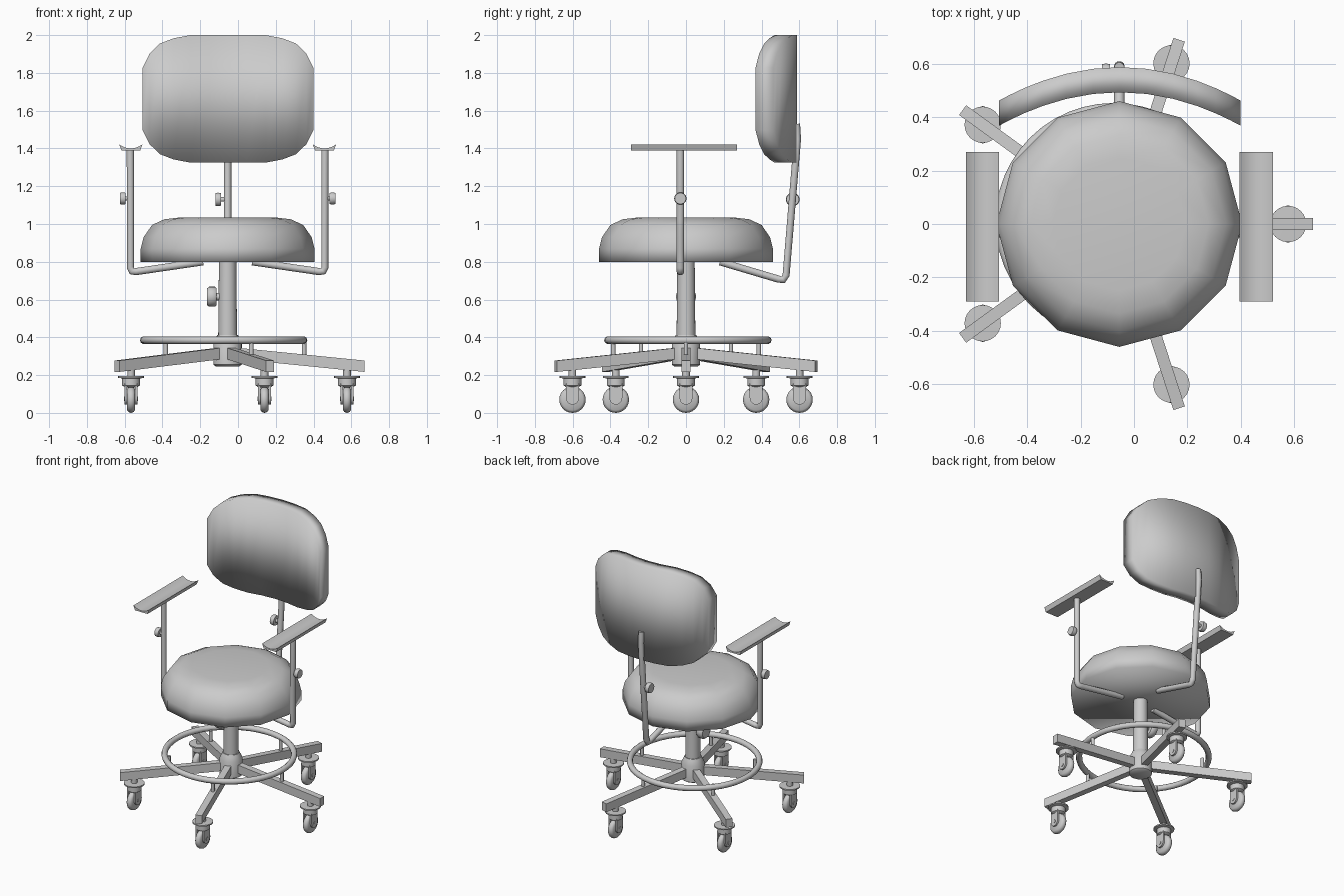
import bpy, bmesh, math
from mathutils import Matrix, Vector

if "Cube" in bpy.data.objects:
    bpy.data.objects.remove(bpy.data.objects["Cube"])

grey = bpy.data.materials.new("plain grey")
grey.use_nodes = True
colour = (0.6, 0.6, 0.6, 1)
grey.diffuse_color = colour
grey.node_tree.nodes["Principled BSDF"].inputs["Base Color"].default_value = colour

CX = -0.055  # axis of the column and seat


def finish(name, bm, smooth=True, angle=40):
    bmesh.ops.recalc_face_normals(bm, faces=bm.faces)
    mesh = bpy.data.meshes.new(name)
    bm.to_mesh(mesh)
    bm.free()
    mesh.materials.append(grey)
    ob = bpy.data.objects.new(name, mesh)
    bpy.context.collection.objects.link(ob)
    if smooth:
        bpy.ops.object.select_all(action='DESELECT')
        ob.select_set(True)
        bpy.context.view_layer.objects.active = ob
        if angle >= 180:
            bpy.ops.object.shade_smooth()
        else:
            bpy.ops.object.shade_smooth_by_angle(angle=math.radians(angle))
    return ob


def lathe(name, profile, place, sides=24, axis='Z', angle=40):
    """Turn (radius, height) points around an axis, with flat end caps."""
    bm = bmesh.new()
    rings = []
    for r, h in profile:
        turn = [2 * math.pi * k / sides for k in range(sides)]
        rings.append([bm.verts.new((r * math.cos(t), r * math.sin(t), h)) for t in turn])
    for a, b in zip(rings, rings[1:]):
        for k in range(sides):
            n = (k + 1) % sides
            bm.faces.new((a[k], a[n], b[n], b[k]))
    bm.faces.new(rings[0])
    bm.faces.new(rings[-1])
    if axis == 'X':
        bm.transform(Matrix.Rotation(math.pi / 2, 4, 'Y'))
    bm.transform(Matrix.Translation(place))
    return finish(name, bm, angle=angle)


def prism(name, outline, depth, matrix, smooth=True):
    """Extrude a closed (x, y) outline along z, centred, then place it."""
    bm = bmesh.new()
    face = bm.faces.new([bm.verts.new((x, y, -depth / 2)) for x, y in outline])
    out = bmesh.ops.extrude_face_region(bm, geom=[face])
    moved = [v for v in out["geom"] if isinstance(v, bmesh.types.BMVert)]
    bmesh.ops.translate(bm, verts=moved, vec=(0, 0, depth))
    bm.transform(matrix)
    return finish(name, bm, smooth)


def tube(name, points, radius, closed=False):
    curve = bpy.data.curves.new(name, 'CURVE')
    curve.dimensions = '3D'
    curve.bevel_depth = radius
    curve.bevel_resolution = 3
    curve.use_fill_caps = True
    spline = curve.splines.new('POLY')
    spline.points.add(len(points) - 1)
    for p, co in zip(spline.points, points):
        p.co = (*co, 1)
    spline.use_cyclic_u = closed
    spline.use_smooth = True
    curve.materials.append(grey)
    ob = bpy.data.objects.new(name, curve)
    bpy.context.collection.objects.link(ob)


# Seat cushion
lathe("seat", [(0.46, 0.80), (0.46, 0.87), (0.445, 0.93), (0.40, 0.995),
               (0.335, 1.025), (0.25, 1.035)], (CX, 0, 0), sides=12, angle=180)

# Backrest: a rounded panel bent around the sitter
half = [(0.452, 0.165), (0.415, 0.24), (0.36, 0.293), (0.29, 0.32),
        (0.2, 0.3375), (0.1, 0.3375)]
stations = [(-x, h) for x, h in half] + [(0, 0.3375)] + half[::-1]
bm = bmesh.new()
loops = []
for x, h in stations:
    bend = 0.125 * (x / 0.452) ** 2
    corners = [(0.493, -h), (0.493, h), (0.587, h), (0.587, -h)]
    loops.append([bm.verts.new((x - 0.053, y - bend, 1.6625 + z)) for y, z in corners])
for a, b in zip(loops, loops[1:]):
    for k in range(4):
        n = (k + 1) % 4
        bm.faces.new((a[k], a[n], b[n], b[k]))
bm.faces.new(loops[0])
bm.faces.new(loops[-1])
finish("backrest", bm, angle=180)

# Back support bar and its knob
tube("back_support", [(CX, 0.18, 0.80), (CX, 0.49, 0.708), (CX, 0.515, 0.705),
                      (CX, 0.53, 0.73), (CX, 0.59, 1.45), (CX, 0.585, 1.53)], 0.02)
knob = [(0.012, -0.05), (0.012, -0.03), (0.033, -0.03), (0.036, -0.015), (0.033, 0)]
lathe("back_knob", [(r, -h - 0.02) for r, h in knob], (-0.10, 0.565, 1.13), axis='X')

# Armrests
for side, label in ((1, "left"), (-1, "right")):
    x = CX + side * 0.515
    tube(label + "_arm_support", [(CX + side * 0.13, -0.03, 0.80), (x - side * 0.03, -0.03, 0.748),
                                  (x - side * 0.008, -0.03, 0.75), (x, -0.03, 0.77),
                                  (x, -0.03, 1.395)], 0.02)
    lathe(label + "_arm_knob", [(r * 0.9, side * (h + 0.055)) for r, h in knob],
          (x, -0.03, 1.135), axis='X')
    # Dished pad cross-section, extruded front to back
    top = [(-0.062 + 0.0155 * k, 0.022 * (k / 4 - 1) ** 2) for k in range(9)]
    outline = top + [(0.05, -0.01), (-0.05, -0.01)]
    pad_x = CX + side * 0.5125
    prism(label + "_arm_pad", outline, 0.56,
          Matrix.Translation((pad_x, -0.01, 1.4)) @ Matrix.Rotation(math.pi / 2, 4, 'X'))

# Column, hub and height knob
lathe("column", [(0.05, 0.38), (0.046, 0.80)], (CX, 0, 0))
lathe("hub", [(0.06, 0.245), (0.075, 0.255), (0.075, 0.37), (0.06, 0.40), (0.055, 0.412)],
      (CX, 0, 0))
lathe("height_knob", [(0.02, 0.1), (0.02, 0), (0.045, 0), (0.053, -0.01),
                      (0.053, -0.04), (0.045, -0.05)], (-0.113, 0, 0.615), axis='X')

# Foot ring
ring = [2 * math.pi * k / 48 for k in range(48)]
tube("foot_ring", [(-0.076 + 0.423 * math.cos(t), 0.01 + 0.423 * math.sin(t), 0.385)
                   for t in ring], 0.02, closed=True)

# Fork side outline: straight sides with a round lower end
fork = [(0.034, 0.155), (-0.034, 0.155)]
fork += [(-0.034 * math.cos(math.pi * k / 10), 0.078 - 0.034 * math.sin(math.pi * k / 10))
         for k in range(11)]
to_yz = Matrix(((0, 0, 1, 0), (1, 0, 0, 0), (0, 1, 0, 0), (0, 0, 0, 1)))

# Five legs, each with a ring post and a caster
for i in range(5):
    angle = math.radians(72 * i)
    out = Vector((math.cos(angle), math.sin(angle), 0))
    hub = Vector((CX, 0, 0))
    number = str(i + 1)

    # Sloping leg, extruded sideways
    leg = [(0.0, 0.29), (0.725, 0.217), (0.725, 0.277), (0.0, 0.35)]
    prism("leg_" + number, leg, 0.045, Matrix.Translation(hub)
          @ Matrix.Rotation(angle, 4, 'Z') @ Matrix.Rotation(math.pi / 2, 4, 'X'), False)

    post = hub + out * 0.405
    tube("ring_post_" + number, [(post.x, post.y, 0.29), (post.x, post.y, 0.385)], 0.012)

    # Caster: stem with plate and swivel, two fork cheeks, wheel
    spot = hub + out * 0.632
    lathe("caster_swivel_" + number,
          [(0.03, 0.135), (0.047, 0.145), (0.047, 0.182), (0.068, 0.186), (0.068, 0.195),
           (0.02, 0.196), (0.02, 0.25)], spot)
    for s in (-1, 1):
        prism("caster_fork_" + number, fork, 0.012,
              Matrix.Translation(spot + Vector((s * 0.028, 0, 0))) @ to_yz)
    lathe("caster_wheel_" + number,
          [(0.056, -0.021), (0.066, -0.013), (0.07, 0), (0.066, 0.013), (0.056, 0.021)],
          spot + Vector((0, 0, 0.07)), axis='X')
    lathe("caster_axle_" + number, [(0.012, -0.037), (0.012, 0.037)],
          spot + Vector((0, 0, 0.075)), sides=12, axis='X')
